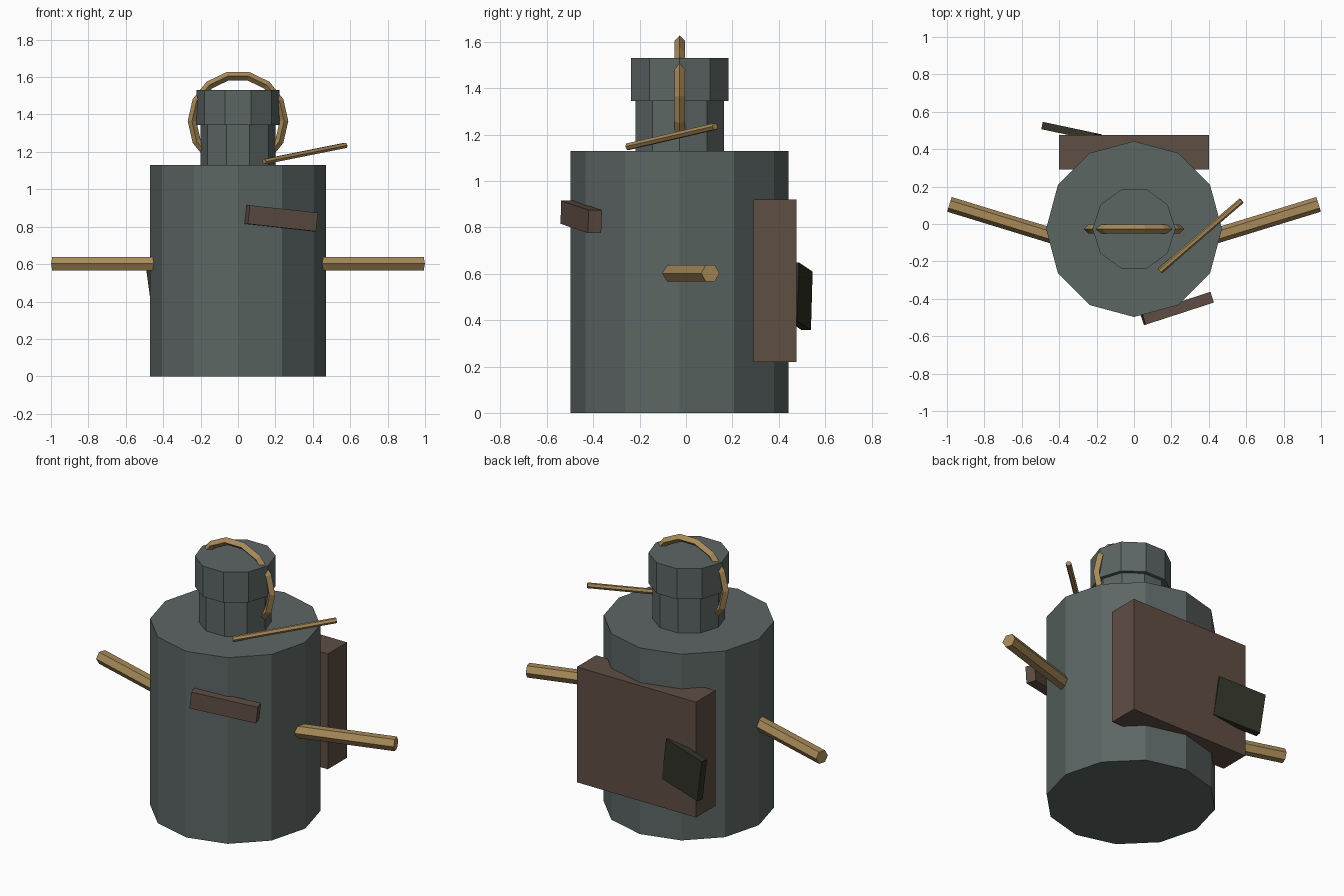
import bpy, bmesh, math
from mathutils import Vector, Matrix, Euler

if "Cube" in bpy.data.objects:
    bpy.data.objects.remove(bpy.data.objects["Cube"])


def material(name, rgb):
    lin = [(c / 255 / 12.92) if c < 11 else ((c / 255 + 0.055) / 1.055) ** 2.4 for c in rgb]
    m = bpy.data.materials.new(name)
    m.diffuse_color = (*lin, 1)
    m.use_nodes = True
    m.node_tree.nodes["Principled BSDF"].inputs["Base Color"].default_value = m.diffuse_color
    return m


STEEL = material("grey_green", (92, 102, 100))
WOOD = material("tan_wood", (168, 138, 89))
BROWN = material("leather_brown", (95, 78, 68))
DARK = material("dark_olive", (49, 50, 38))


def finish(name, bm, mat, matrix):
    mesh = bpy.data.meshes.new(name)
    bmesh.ops.recalc_face_normals(bm, faces=bm.faces)
    bm.to_mesh(mesh)
    bm.free()
    mesh.materials.append(mat)
    ob = bpy.data.objects.new(name, mesh)
    ob.matrix_world = matrix
    bpy.context.collection.objects.link(ob)
    return ob


def prism(name, p0, p1, r, sides, mat):
    """Flat-capped prism between two points, first corner on its local x axis."""
    p0, p1 = Vector(p0), Vector(p1)
    axis = p1 - p0
    bm = bmesh.new()
    rings = [[bm.verts.new((r * math.cos(math.tau * i / sides),
                            r * math.sin(math.tau * i / sides), z))
              for i in range(sides)] for z in (0, axis.length)]
    for ring in rings:
        bm.faces.new(ring)
    for i in range(sides):
        j = (i + 1) % sides
        bm.faces.new((rings[0][i], rings[0][j], rings[1][j], rings[1][i]))
    if abs(axis.x) + abs(axis.y) < 1e-6:
        rot = Matrix.Identity(4)
    else:
        rot = axis.to_track_quat('Z', 'Y').to_matrix().to_4x4()
    return finish(name, bm, mat, Matrix.Translation(p0) @ rot)


def box(name, centre, size, mat, turn=0, tilt=0):
    bm = bmesh.new()
    bmesh.ops.create_cube(bm, size=1)
    bmesh.ops.scale(bm, vec=size, verts=bm.verts)
    rot = Euler((0, math.radians(tilt), math.radians(turn))).to_matrix().to_4x4()
    return finish(name, bm, mat, Matrix.Translation(centre) @ rot)


CY = -0.027  # y of the main axis

# Main vessel, neck and cap
prism("body", (0, CY, 0), (0, CY, 1.13), 0.47, 12, STEEL)
prism("neck", (0, CY, 1.12), (0, CY, 1.35), 0.2, 10, STEEL)
prism("cap", (0, CY, 1.345), (0, CY, 1.53), 0.222, 10, STEEL)

# Ring handle through the neck
bpy.ops.mesh.primitive_torus_add(major_segments=14, minor_segments=4,
                                 major_radius=0.246, minor_radius=0.023,
                                 location=(0, CY, 1.365), rotation=(math.pi / 2, 0, 0))
ring = bpy.context.object
ring.name = "ring_handle"
ring.data.materials.append(WOOD)

# Side arms, swept backwards
for side, s in (("left", -1), ("right", 1)):
    prism(side + "_arm", (s * 0.4, -0.075, 0.602), (s * 0.987, 0.105, 0.602), 0.041, 6, WOOD)

# Thin stick on the shoulder
prism("stick", (0.14, -0.25, 1.148), (0.575, 0.125, 1.235), 0.016, 6, WOOD)

# Back pack, tilted plate on it, and front tag
box("back_pack", (0, 0.383, 0.57), (0.8, 0.185, 0.7), BROWN)
box("back_plate", (-0.334, 0.493, 0.503), (0.29, 0.04, 0.255), DARK, turn=-12, tilt=-8)
box("front_tag", (0.231, -0.452, 0.845), (0.385, 0.06, 0.1), BROWN, turn=18, tilt=6)
